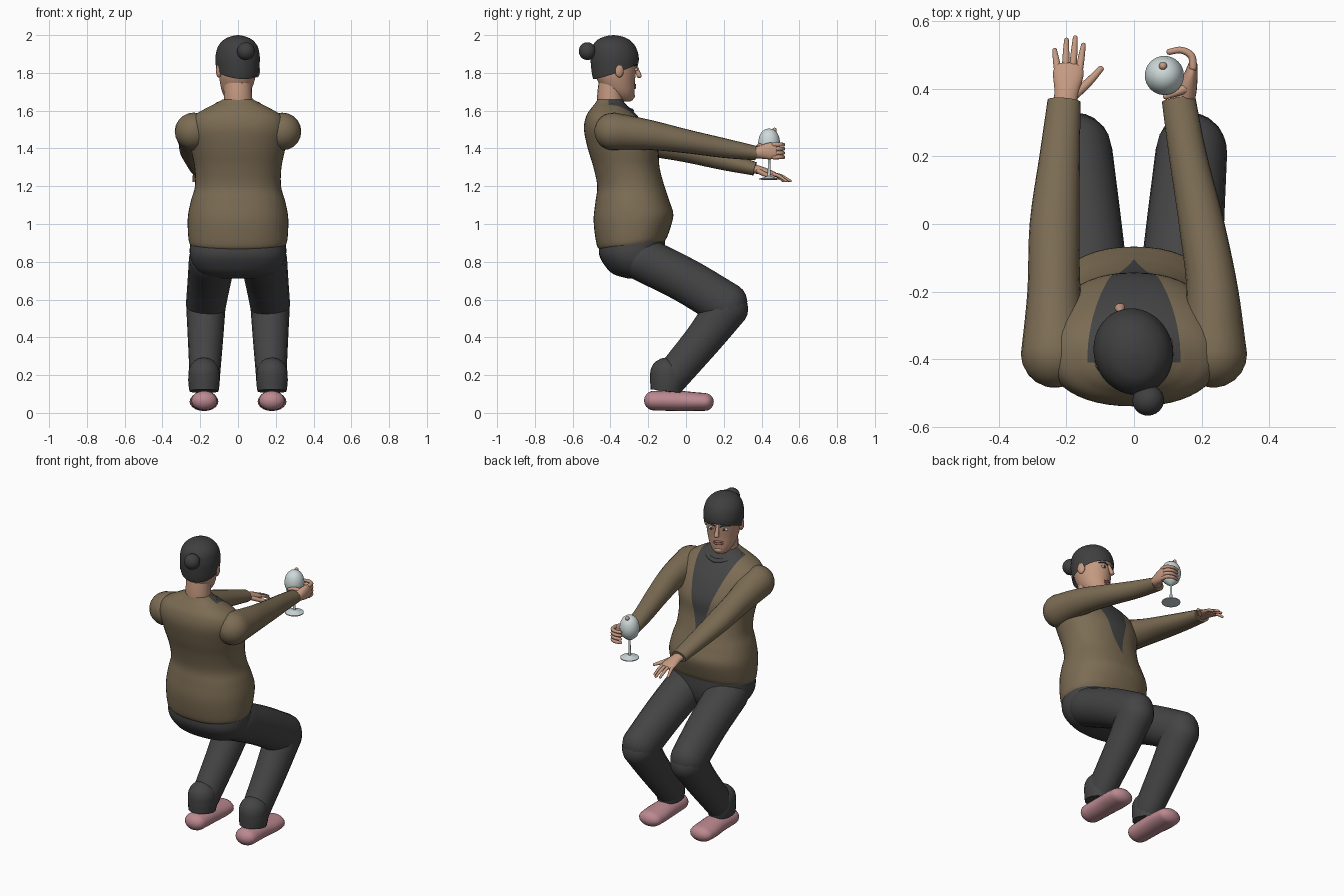
import bpy, bmesh, math
from mathutils import Vector, Matrix

if "Cube" in bpy.data.objects:
    bpy.data.objects.remove(bpy.data.objects["Cube"])

X, Z = Vector((1, 0, 0)), Vector((0, 0, 1))


def material(name, *rgb):
    m = bpy.data.materials.new(name)
    m.use_nodes = True
    m.diffuse_color = (*rgb, 1)
    m.node_tree.nodes["Principled BSDF"].inputs["Base Color"].default_value = (*rgb, 1)
    return m


WOOL = material("brown wool", .2, .15, .088)
DARK = material("charcoal cloth", .058, .058, .06)
HAIR = material("black hair", .05, .05, .052)
SKIN = material("skin", .56, .32, .22)
SHOE = material("pink shoe", .5, .25, .28)
GLASS = material("pale glass", .62, .7, .7)
EYE = material("eye white", .7, .68, .65)
LIP = material("lip rose", .4, .14, .12)


def finish(name, bm, *mats):
    bmesh.ops.recalc_face_normals(bm, faces=bm.faces)
    me = bpy.data.meshes.new(name)
    bm.to_mesh(me)
    bm.free()
    ob = bpy.data.objects.new(name, me)
    bpy.context.collection.objects.link(ob)
    for m in mats:
        me.materials.append(m)
    bpy.ops.object.select_all(action="DESELECT")
    ob.select_set(True)
    bpy.context.view_layer.objects.active = ob
    bpy.ops.object.shade_smooth_by_angle(angle=math.radians(50))
    return ob


def smooth_path(secs, steps):
    """Catmull-Rom interpolation of section tuples."""
    p = [Vector(s) for s in secs]
    p = [2 * p[0] - p[1]] + p + [2 * p[-1] - p[-2]]
    out = []
    for a, b, c, d in zip(p, p[1:], p[2:], p[3:]):
        for i in range(steps):
            t = i / steps
            out.append(.5 * (2 * b + (c - a) * t + (2 * a - 5 * b + 4 * c - d) * t * t
                             + (3 * b - a - 3 * c + d) * t ** 3))
    return out + [p[-2]]


def skin_rings(rings):
    bm = bmesh.new()
    vs = [[bm.verts.new(co) for co in r] for r in rings]
    n = len(vs[0])
    for a, b in zip(vs, vs[1:]):
        for i in range(n):
            j = (i + 1) % n
            bm.faces.new((a[i], a[j], b[j], b[i]))
    bm.faces.new(vs[0])
    bm.faces.new(vs[-1])
    return bm


def stack(secs, n=48, power=2, steps=5):
    """Horizontal oval sections: z, y centre, half width, half depth, tilt."""
    rings = []
    for z, yc, rx, ry, tilt in smooth_path(secs, steps):
        ring = []
        for i in range(n):
            c, s = math.cos(math.tau * i / n), math.sin(math.tau * i / n)
            dx = math.copysign(abs(c) ** (2 / power), c) * max(rx, .002)
            dy = math.copysign(abs(s) ** (2 / power), s) * max(ry, .002)
            ring.append((dx, yc + dy, z + tilt * dy))
        rings.append(ring)
    return skin_rings(rings)


def tube(name, secs, mat, ref=X, caps=(1, 1), n=20, steps=5):
    """Rounded limb through points x, y, z, half width, half height."""
    s = smooth_path(secs, steps)
    pos = [Vector(p[:3]) for p in s]
    tan = [(pos[min(i + 1, len(s) - 1)] - pos[max(i - 1, 0)]).normalized() for i in range(len(s))]
    data = [(p, t, q[3], q[4]) for p, t, q in zip(pos, tan, s)]

    def cap(item, sign):
        p, t, a, b = item
        return [(p + t * sign * min(a, b) * math.sin(k), t, a * math.cos(k), b * math.cos(k))
                for k in (.3, .6, .9, 1.2, 1.5)]
    if caps[0]:
        data = cap(data[0], -1)[::-1] + data
    if caps[1]:
        data += cap(data[-1], 1)
    rings = []
    for p, t, a, b in data:
        v = t.cross(ref).normalized()
        u = v.cross(t)
        rings.append([p + u * a * math.cos(math.tau * i / n) + v * b * math.sin(math.tau * i / n)
                      for i in range(n)])
    return finish(name, skin_rings(rings), mat)


def ball(name, loc, size, mat):
    bm = bmesh.new()
    bmesh.ops.create_uvsphere(bm, u_segments=24, v_segments=16, radius=1)
    bmesh.ops.transform(bm, matrix=Matrix.Translation(loc) @ Matrix.Diagonal((*size, 1)), verts=bm.verts)
    return finish(name, bm, mat)


def cut(bm, co, no, clear=False):
    bmesh.ops.bisect_plane(bm, geom=bm.verts[:] + bm.edges[:] + bm.faces[:],
                           plane_co=co, plane_no=no, clear_inner=clear)


# Cardigan body, with the dark shirt cut into the open front
body = stack([(.885, -.28, .25, .17, .16), (.92, -.283, .262, .19, .15), (1.03, -.278, .266, .211, .07),
              (1.12, -.283, .25, .196, 0), (1.2, -.292, .228, .178, 0), (1.3, -.315, .23, .175, 0),
              (1.4, -.335, .25, .185, 0), (1.5, -.37, .262, .17, 0), (1.57, -.392, .235, .137, 0),
              (1.615, -.4, .165, .1, 0), (1.64, -.402, .115, .078, 0), (1.66, -.402, .08, .066, 0)], power=2.25)
TIP, SPREAD = 1.17, .3
for side in (1, -1):
    cut(body, (0, 0, TIP), (side, 0, -SPREAD))
cut(body, (0, -.41, 0), (0, 1, 0))
for f in body.faces:
    c = f.calc_center_median()
    f.material_index = int(c.y > -.41 and abs(c.x) < SPREAD * (c.z - TIP))
finish("cardigan", body, WOOL, DARK)
tube("neck_band", [(-.13, -.31, 1.565, .016, .016), (-.06, -.255, 1.54, .016, .016),
                   (.06, -.255, 1.54, .016, .016), (.13, -.31, 1.565, .016, .016)], WOOL, Z)
tube("shirt_collar", [(-.1, -.39, 1.635, .012, .02), (-.075, -.33, 1.615, .012, .02), (0, -.295, 1.6, .012, .02),
                      (.075, -.33, 1.615, .012, .02), (.1, -.39, 1.635, .012, .02)], DARK, Z)

# Sleeves
tube("right_sleeve", [(.235, -.385, 1.49, .1, .1), (.232, -.2, 1.472, .077, .08), (.2, 0, 1.438, .067, .063),
                      (.16, .2, 1.402, .056, .052), (.132, .37, 1.375, .05, .038)], WOOL, caps=(1, 0))
tube("left_sleeve", [(-.235, -.385, 1.49, .1, .1), (-.237, -.2, 1.44, .079, .08), (-.235, 0, 1.39, .074, .063),
                     (-.22, .2, 1.335, .06, .05), (-.207, .365, 1.292, .049, .036)], WOOL, caps=(1, 0))

# Trousers and shoes
finish("trouser_seat", stack([(.712, -.25, .1, .06, 0), (.735, -.265, .19, .12, 0), (.78, -.275, .235, .155, 0),
                              (.84, -.285, .255, .175, 0), (.92, -.283, .252, .172, 0)], power=2.3), DARK)
for side, s in (("right", 1), ("left", -1)):
    tube(side + "_thigh", [(s * .135, -.23, .815, .125, .118), (s * .152, 0, .7, .115, .118),
                           (s * .17, .215, .57, .106, .12)], DARK)
    tube(side + "_shin", [(s * .17, .218, .56, .104, .115), (s * .172, .1, .4, .094, .1),
                          (s * .176, -.08, .185, .08, .09)], DARK)
    tube(side + "_trouser_cuff", [(s * .18, -.1, .21, .083, .09), (s * .18, -.1, .16, .083, .09),
                                  (s * .18, -.105, .115, .077, .084)], DARK, caps=(1, 0))
    tube(side + "_shoe", [(s * .179, -.17, .065, .068, .052), (s * .178, -.05, .064, .07, .054),
                          (s * .18, .04, .06, .076, .05), (s * .18, .1, .058, .074, .047)], SHOE)

# Head, built facing straight ahead and turned afterwards
head = []
head.append(finish("face", stack([
    (1.648, -.315, .02, .02, 0), (1.66, -.328, .045, .05, 0), (1.7, -.352, .074, .08, 0),
    (1.76, -.37, .092, .1, 0), (1.82, -.376, .1, .113, 0), (1.88, -.378, .103, .115, 0),
    (1.94, -.383, .09, .1, 0), (1.975, -.385, .055, .065, 0), (1.988, -.385, .01, .01, 0)]), SKIN))
cap = stack([(1.73, -.385, .085, .095, 0), (1.78, -.382, .106, .115, 0), (1.84, -.379, .115, .126, 0),
             (1.89, -.379, .116, .128, 0), (1.94, -.383, .104, .115, 0), (1.975, -.385, .075, .085, 0),
             (1.993, -.385, .038, .045, 0), (2, -.385, .003, .003, 0)])
cut(cap, (0, -.5, 1.765), (0, -.36, 1), clear=True)
head.append(finish("hair", cap, HAIR))
head.append(ball("hair_bun", (0, -.53, 1.915), (.047, .045, .047), HAIR))
head.append(tube("nose", [(0, -.266, 1.845, .009, .008), (0, -.252, 1.81, .011, .011),
                          (0, -.243, 1.785, .016, .013)], SKIN))
for k, lip in enumerate(("lower_lip", "upper_lip")):
    z = 1.722 + k * .013
    head.append(tube(lip, [(-.028, -.28, z, .004, .005), (0, -.268, z, .007, .008),
                           (.028, -.28, z, .004, .005)], LIP, Z))
head.append(ball("chin", (0, -.29, 1.678), (.028, .022, .02), SKIN))
for side, s in (("right", 1), ("left", -1)):
    head.append(ball(side + "_ear", (s * .106, -.385, 1.812), (.014, .024, .036), SKIN))
    head.append(ball(side + "_eye", (s * .04, -.275, 1.818), (.019, .011, .009), EYE))
    head.append(ball(side + "_iris", (s * .04, -.267, 1.818), (.008, .005, .008), HAIR))
    head.append(tube(side + "_eyebrow", [(s * .018, -.262, 1.838, .004, .004), (s * .042, -.268, 1.845, .005, .005),
                                         (s * .068, -.288, 1.838, .003, .003)], HAIR, Z))
pivot = Matrix.Translation((-.004, -.385, 0))
turn = pivot @ Matrix.Rotation(math.radians(17), 4, "Z") @ pivot.inverted()
for ob in head:
    ob.data.transform(turn)
tube("neck", [(0, -.4, 1.6, .078, .07), (0, -.4, 1.68, .075, .07), (-.003, -.39, 1.77, .075, .07)], SKIN, caps=(0, 0))

# Open left hand, palm down with spread fingers
tube("left_palm", [(-.207, .34, 1.295, .034, .024), (-.2, .39, 1.285, .036, .022),
                   (-.195, .44, 1.272, .045, .017), (-.193, .465, 1.264, .042, .013)], SKIN)
for name, x0, x1, y1 in (("index", -.163, -.15, .53), ("middle", -.182, -.174, .552),
                         ("ring", -.203, -.2, .545), ("little", -.225, -.235, .515)):
    tube("left_" + name + "_finger", [(x0, .45, 1.267, .011, .01), ((x0 + x1) / 2, (.45 + y1) / 2, 1.255, .01, .009),
                                      (x1, y1, 1.228, .007, .007)], SKIN, n=12)
tube("left_thumb", [(-.175, .385, 1.28, .016, .014), (-.135, .42, 1.262, .013, .012),
                    (-.098, .46, 1.25, .009, .008)], SKIN, n=12)

# Right hand curled around the glass
tube("right_palm", [(.135, .35, 1.375, .034, .026), (.152, .39, 1.38, .033, .034),
                    (.168, .44, 1.386, .021, .044), (.174, .47, 1.388, .014, .04)], SKIN)
for k, name in enumerate(("little", "ring", "middle", "index")):
    z = 1.354 + .022 * k
    tube("right_" + name + "_finger", [(.175, .465, z, .012, .012), (.17, .498, z, .011, .011),
                                       (.14, .515, z, .01, .01), (.105, .51, z, .009, .009)], SKIN, Z, n=12)
tube("right_thumb", [(.15, .4, 1.405, .015, .015), (.125, .39, 1.415, .012, .012),
                     (.095, .378, 1.41, .009, .009)], SKIN, Z, n=12)

# Stemmed glass, a turned profile
bm = bmesh.new()
profile = [(0, 1.232), (.054, 1.235), (.054, 1.24), (.03, 1.246), (.008, 1.254), (.006, 1.35), (.022, 1.358),
           (.045, 1.378), (.056, 1.41), (.058, 1.435), (.052, 1.465), (.04, 1.487), (.022, 1.501), (0, 1.506)]
verts = [bm.verts.new((.09 + r, .44, z)) for r, z in profile]
edges = [bm.edges.new(p) for p in zip(verts, verts[1:])]
bmesh.ops.spin(bm, geom=verts + edges, cent=(.09, .44, 0), axis=Z, angle=math.tau, steps=32)
bmesh.ops.remove_doubles(bm, verts=bm.verts, dist=.0005)
finish("wine_glass", bm, GLASS)
ball("glass_garnish", (.086, .468, 1.497), (.012, .012, .013), SKIN)
